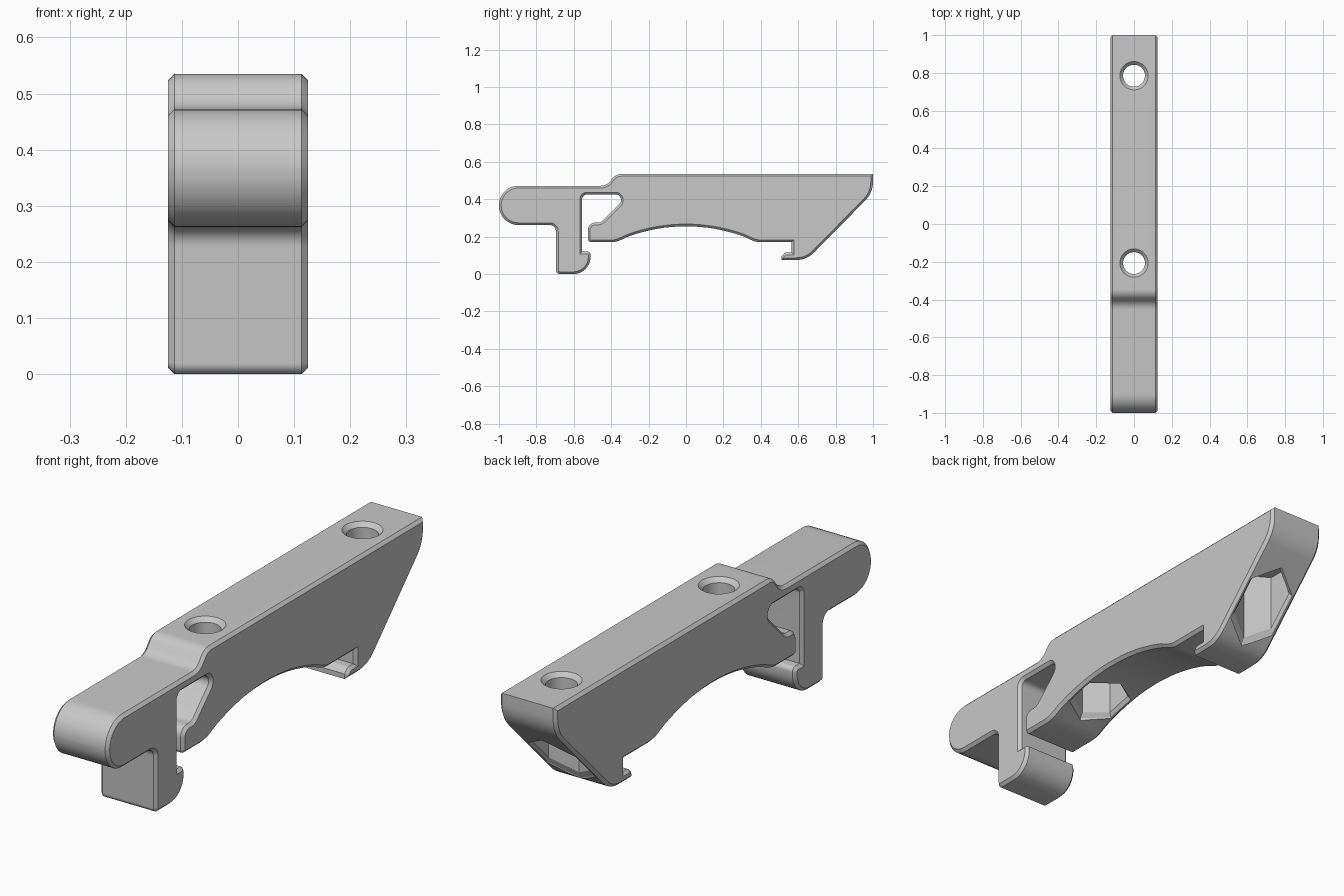
import bpy, bmesh, math
from mathutils import Vector

cube = bpy.data.objects.get("Cube")
if cube:
    bpy.data.objects.remove(cube, do_unlink=True)

HALF_WIDTH, CHAMFER, TOP = 0.125, 0.012, 0.535

grey = bpy.data.materials.new("matte grey")
grey.use_nodes = True
colour = (0.58, 0.58, 0.58, 1)
grey.diffuse_color = colour
grey.node_tree.nodes["Principled BSDF"].inputs["Base Color"].default_value = colour


def rounded(corners):
    """Replace each corner (y, z, radius) by a tangent fillet arc."""
    points = []
    for i, (y, z, r) in enumerate(corners):
        p = Vector((y, z))
        if r == 0:
            points.append(p)
            continue
        a = (Vector(corners[i - 1][:2]) - p).normalized()
        b = (Vector(corners[(i + 1) % len(corners)][:2]) - p).normalized()
        half = a.angle(b) / 2
        centre = p + (a + b).normalized() * (r / math.sin(half))
        start = p + a * (r / math.tan(half)) - centre
        sweep = math.pi - 2 * half
        if start.y * a.x - start.x * a.y < 0:
            sweep = -sweep
        steps = max(3, math.ceil(abs(sweep) / math.radians(9)))
        for k in range(steps + 1):
            t = sweep * k / steps
            c, s = math.cos(t), math.sin(t)
            points.append(centre + Vector((start.x * c - start.y * s, start.x * s + start.y * c)))
    return points


def inset(points, d):
    """Move a clockwise outline inward by d with mitred corners."""
    result = []
    for i, p in enumerate(points):
        e1 = (p - points[i - 1]).normalized()
        e2 = (points[(i + 1) % len(points)] - p).normalized()
        n1, n2 = Vector((e1.y, -e1.x)), Vector((e2.y, -e2.x))
        result.append(p + (n1 + n2) * (d / (1 + n1.dot(n2))))
    return result


def loft(name, rings):
    """Skin a stack of matching rings and cap both ends."""
    bm = bmesh.new()
    loops = [[bm.verts.new(p) for p in ring] for ring in rings]
    for low, high in zip(loops, loops[1:]):
        for i in range(len(low)):
            bm.faces.new((low[i - 1], low[i], high[i], high[i - 1]))
    bm.faces.new(loops[0])
    bm.faces.new(loops[-1])
    bmesh.ops.recalc_face_normals(bm, faces=bm.faces)
    mesh = bpy.data.meshes.new(name)
    bm.to_mesh(mesh)
    bm.free()
    mesh.materials.append(grey)
    obj = bpy.data.objects.new(name, mesh)
    bpy.context.collection.objects.link(obj)
    return obj


def ring(radius, y, height, sides, slope=0):
    """Ring around a vertical axis, optionally sheared to follow a slope in y."""
    points = []
    for k in range(sides):
        t = math.tau * k / sides + math.pi / 2
        dy = radius * math.sin(t)
        points.append((radius * math.cos(t), y + dy, height + slope * dy))
    return points


# Side outline, clockwise: top and sloping tail, rear hook
outline = [
    (1.0, TOP, 0), (1.0, 0.435, 0.14), (0.645, 0.075, 0.13),
    (0.51, 0.075, 0), (0.51, 0.095, 0), (0.53, 0.115, 0.02),
    (0.565, 0.115, 0), (0.565, 0.17, 0), (0.375, 0.17, 0.12),
]
# Arched underside
RADIUS = 0.9
for k in range(17):
    y = 0.31 - 0.62 * k / 16
    outline.append((y, 0.255 - RADIUS + math.sqrt(RADIUS ** 2 - y ** 2), 0))
# Front of body, window, clamp leg with hook, rounded handle, step
outline += [
    (-0.375, 0.17, 0.12), (-0.525, 0.17, 0.018), (-0.525, 0.275, 0.04),
    (-0.455, 0.275, 0.04), (-0.335, 0.395, 0.03), (-0.365, 0.425, 0.02),
    (-0.555, 0.425, 0.025), (-0.555, 0.12, 0), (-0.51, 0.12, 0.018),
    (-0.51, 0, 0.092), (-0.695, 0, 0.02), (-0.695, 0.262, 0.035),
    (-1.0, 0.262, 0.104), (-1.0, 0.472, 0.104), (-0.425, 0.472, 0.06),
    (-0.375, TOP, 0.06),
]
profile = rounded(outline)
inner = inset(profile, CHAMFER)
inside = HALF_WIDTH - CHAMFER
body = loft("clamp_bracket", [
    [(x, p.x, p.y) for p in loop]
    for x, loop in ((-HALF_WIDTH, inner), (-inside, profile), (inside, profile), (HALF_WIDTH, inner))
])

# Countersunk screw holes with hexagonal nut pockets below
cutters = []
for label, y, base, slope in (("front", -0.207, 0.232, 0.23), ("rear", 0.785, 0.22, 1.0)):
    cutters.append(loft(label + "_screw_hole", [
        ring(r, y, z, 40) for r, z in
        ((0.058, 0.3), (0.058, TOP - 0.017), (0.075, TOP), (0.075, TOP + 0.05))]))
    pocket = [ring(r, y, base + h, 6, slope) for r, h in
              ((0.123, -0.15), (0.123, 0), (0.11, 0.015))]
    pocket.append(ring(0.11, y, 0.41, 6))
    cutters.append(loft(label + "_nut_pocket", pocket))

bpy.ops.object.select_all(action="DESELECT")
bpy.context.view_layer.objects.active = body
body.select_set(True)
for cutter in cutters:
    cut = body.modifiers.new(cutter.name, "BOOLEAN")
    cut.operation = "DIFFERENCE"
    cut.solver = "EXACT"
    cut.object = cutter
    bpy.ops.object.modifier_apply(modifier=cut.name)
for cutter in cutters:
    bpy.data.objects.remove(cutter, do_unlink=True)

bpy.ops.object.shade_smooth_by_angle(angle=math.radians(25))
